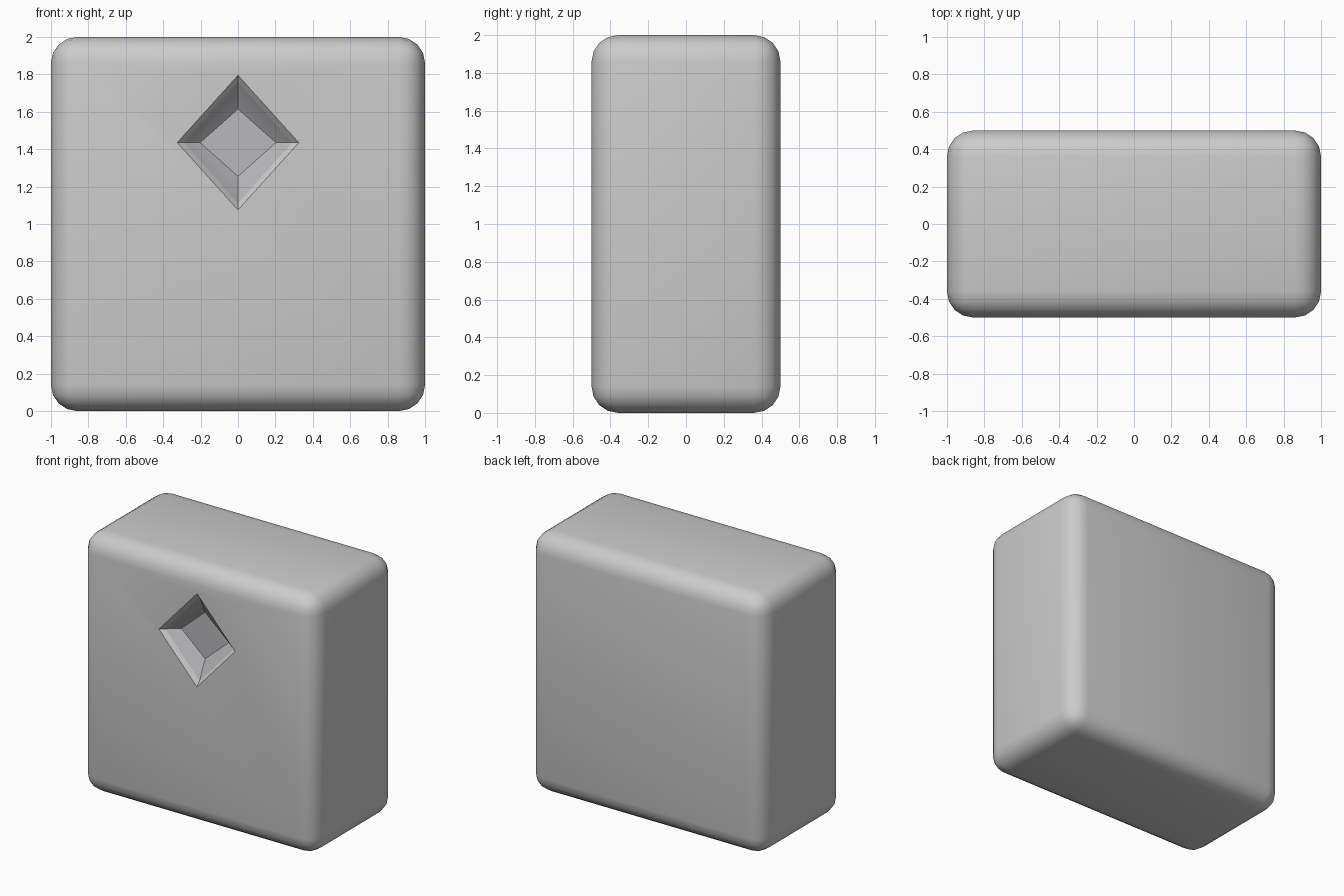
import bpy, bmesh, math

if "Cube" in bpy.data.objects:
    bpy.data.objects.remove(bpy.data.objects["Cube"])

ZC = 1.435  # height of the diamond recess centre


def mesh_object(name, bm):
    bmesh.ops.recalc_face_normals(bm, faces=bm.faces[:])
    me = bpy.data.meshes.new(name)
    bm.to_mesh(me)
    bm.free()
    ob = bpy.data.objects.new(name, me)
    bpy.context.collection.objects.link(ob)
    return ob


# rounded block
bm = bmesh.new()
bmesh.ops.create_cube(bm, size=1)
for v in bm.verts:
    v.co = (v.co.x * 2, v.co.y, v.co.z * 2 + 1)
bmesh.ops.bevel(bm, geom=bm.edges[:], offset=0.14, segments=4,
                profile=0.5, affect='EDGES')
block = mesh_object("rounded_block", bm)

# diamond recess cutter: stepped rings (y, half width, half height)
rings = [(-0.6, 0.325, 0.36), (-0.5, 0.325, 0.36),
         (-0.47, 0.29, 0.325), (-0.40, 0.203, 0.18)]
bm = bmesh.new()
loops = [[bm.verts.new((w * x, y, ZC + h * z))
          for x, z in ((1, 0), (0, 1), (-1, 0), (0, -1))] for y, w, h in rings]
for a, b in zip(loops, loops[1:]):
    for i in range(4):
        j = (i + 1) % 4
        bm.faces.new((a[i], a[j], b[j], b[i]))
bm.faces.new(loops[0])
bm.faces.new(loops[-1])
cutter = mesh_object("recess_cutter", bm)
cutter.hide_render = True

# cut the recess and apply
mod = block.modifiers.new("recess", 'BOOLEAN')
mod.operation = 'DIFFERENCE'
mod.solver = 'EXACT'
mod.object = cutter
bpy.context.view_layer.objects.active = block
block.select_set(True)
cutter.select_set(False)
bpy.ops.object.modifier_apply(modifier="recess")
bpy.data.objects.remove(cutter)

# cooler grey lining inside the recess
lining = bpy.data.materials.new("recess_lining")
lining.diffuse_color = (0.48, 0.48, 0.5, 1)
lining.use_nodes = True
lining.node_tree.nodes["Principled BSDF"].inputs["Base Color"].default_value = lining.diffuse_color
block.data.materials.clear()
block.data.materials.append(None)
block.data.materials.append(lining)
for p in block.data.polygons:
    c = p.center
    inside = abs(c.x) < 0.3 and abs(c.z - ZC) < 0.34 and -0.475 < c.y < -0.38
    p.material_index = 1 if inside else 0

bpy.ops.object.shade_smooth_by_angle(angle=math.radians(30))
